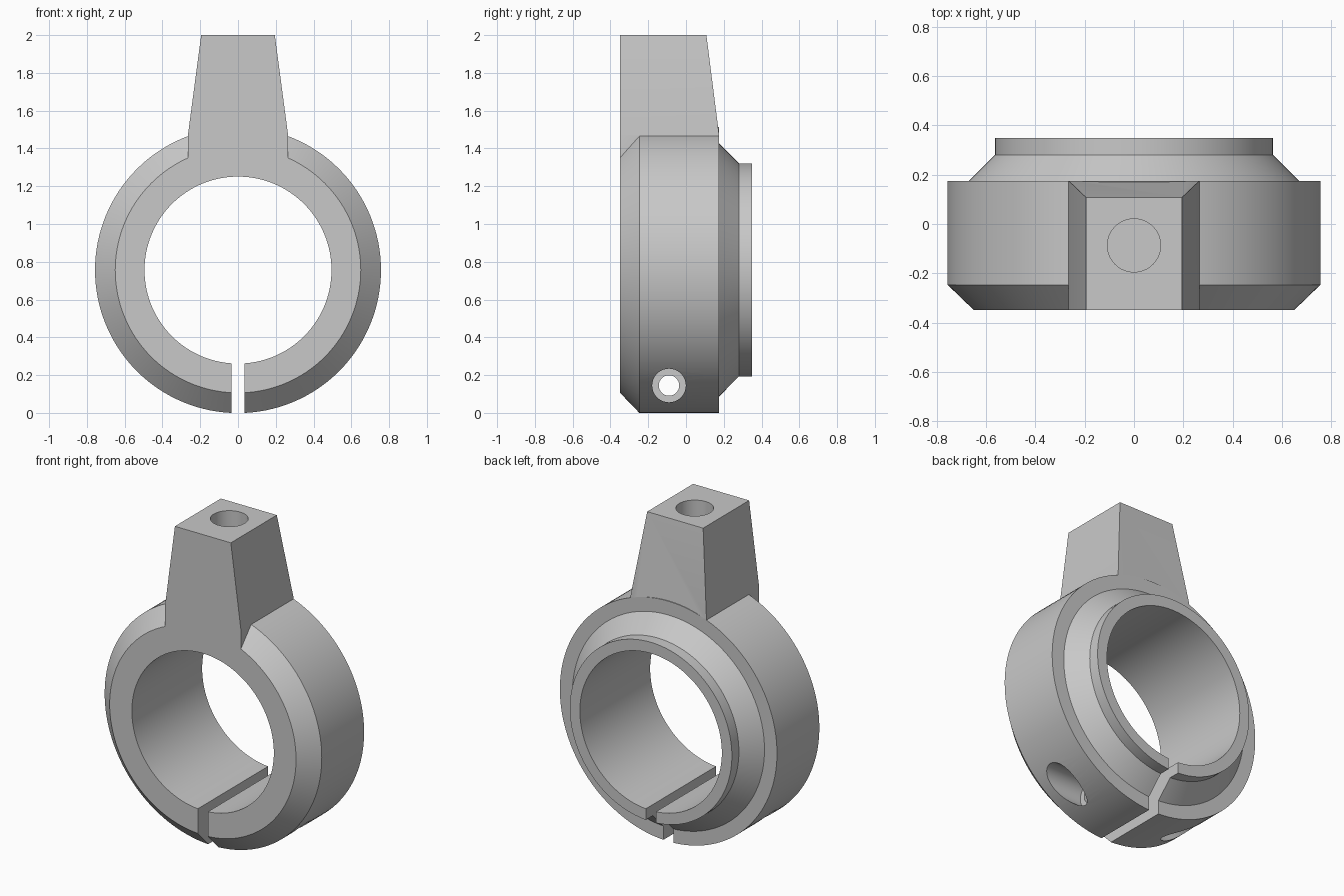
import bpy, bmesh, math
from mathutils import Matrix, Vector

old = bpy.data.objects.get("Cube")
if old:
    bpy.data.objects.remove(old, do_unlink=True)

CENTRE_Z = 0.756
BACK, FRONT = 0.175, -0.35

grey = bpy.data.materials.new("plain grey")
grey.use_nodes = True
colour = (0.58, 0.58, 0.58, 1)
grey.diffuse_color = colour
grey.node_tree.nodes["Principled BSDF"].inputs["Base Color"].default_value = colour


def finish(name, bm):
    bmesh.ops.recalc_face_normals(bm, faces=bm.faces)
    mesh = bpy.data.meshes.new(name)
    bm.to_mesh(mesh)
    bm.free()
    mesh.materials.append(grey)
    obj = bpy.data.objects.new(name, mesh)
    bpy.context.collection.objects.link(obj)
    return obj


def cylinder(name, radius, length, centre, axis):
    bm = bmesh.new()
    turn = Vector((0, 0, 1)).rotation_difference(Vector(axis)).to_matrix().to_4x4()
    bmesh.ops.create_cone(bm, cap_ends=True, segments=64, radius1=radius, radius2=radius,
                          depth=length, matrix=Matrix.Translation(centre) @ turn)
    return finish(name, bm)


def combine(target, other, operation):
    bpy.context.view_layer.objects.active = target
    mod = target.modifiers.new(other.name, 'BOOLEAN')
    mod.object, mod.operation, mod.solver = other, operation, 'EXACT'
    bpy.ops.object.modifier_apply(modifier=mod.name)
    bpy.data.objects.remove(other, do_unlink=True)


# Clamp ring: (radius, y) profile turned around the bore axis
profile = [(0.495, FRONT), (0.65, FRONT), (0.757, -0.247), (0.757, BACK),
           (0.67, BACK), (0.565, 0.28), (0.565, 0.35), (0.495, 0.35)]
bm = bmesh.new()
verts = [bm.verts.new((r, y, CENTRE_Z)) for r, y in profile]
edges = [bm.edges.new((verts[i - 1], verts[i])) for i in range(len(verts))]
bmesh.ops.spin(bm, geom=verts + edges, cent=(0, 0, CENTRE_Z), axis=(0, 1, 0),
               angle=math.tau, steps=128, use_duplicate=False)
bmesh.ops.remove_doubles(bm, verts=bm.verts, dist=0.0001)
ring = finish("clamp_ring", bm)

# Tapered post: straight foot inside the ring, narrowing to the top
bm = bmesh.new()
levels = []
for half, back, z in [(0.265, BACK, 1.27), (0.265, BACK, 1.472), (0.195, 0.108, 2)]:
    levels.append([bm.verts.new((x, y, z)) for x, y in
                   [(-half, FRONT), (half, FRONT), (half, back), (-half, back)]])
bm.faces.new(levels[0])
bm.faces.new(levels[-1])
for low, high in zip(levels, levels[1:]):
    for i in range(4):
        bm.faces.new((low[i - 1], low[i], high[i], high[i - 1]))
combine(ring, finish("post", bm), 'UNION')

# Blind hole in the post top
combine(ring, cylinder("post_hole", 0.108, 1, (0, -0.087, 2), (0, 0, 1)), 'DIFFERENCE')

# Clamping slit
bm = bmesh.new()
bmesh.ops.create_cube(bm, size=1, matrix=Matrix.Translation((0, 0, 0.15))
                      @ Matrix.Diagonal((0.07, 1, 0.6, 1)))
combine(ring, finish("slit", bm), 'DIFFERENCE')

# Cross bolt hole with a counterbore on each side
combine(ring, cylinder("bolt_hole", 0.054, 2, (0, -0.09, 0.145), (1, 0, 0)), 'DIFFERENCE')
for side in (-1, 1):
    bore = cylinder("counterbore", 0.089, 0.6, (side * 0.55, -0.09, 0.145), (1, 0, 0))
    combine(ring, bore, 'DIFFERENCE')

# Smooth round walls, sharp edges
bpy.ops.object.select_all(action='DESELECT')
ring.select_set(True)
bpy.context.view_layer.objects.active = ring
bpy.ops.object.shade_smooth_by_angle(angle=math.radians(25))
